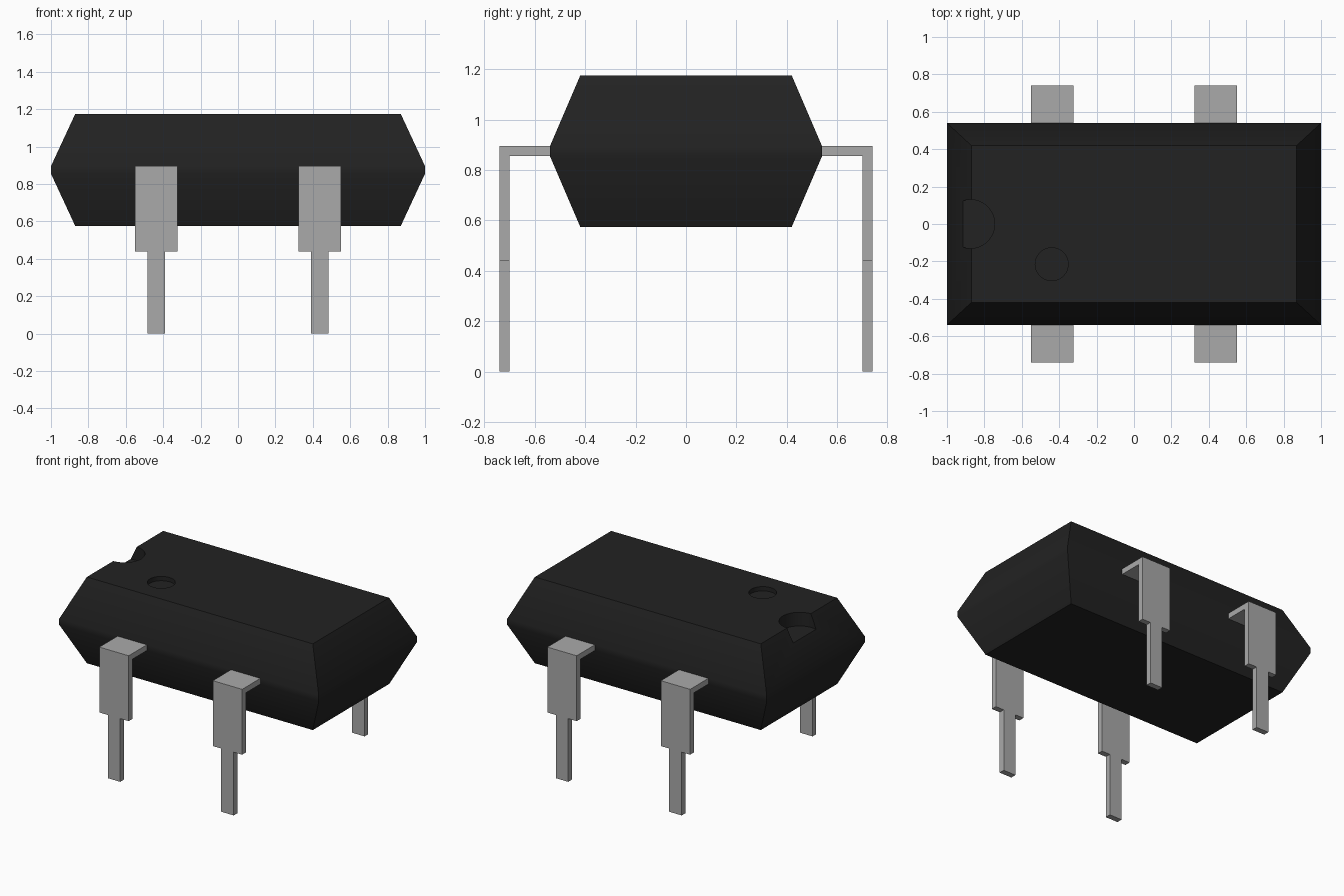
import bpy, bmesh, math

cube = bpy.data.objects.get("Cube")
if cube:
    bpy.data.objects.remove(cube, do_unlink=True)


def material(name, rgb, rough):
    m = bpy.data.materials.new(name)
    m.use_nodes = True
    m.diffuse_color = (*rgb, 1)
    shader = m.node_tree.nodes["Principled BSDF"]
    shader.inputs["Base Color"].default_value = (*rgb, 1)
    shader.inputs["Roughness"].default_value = rough
    return m


BLACK = material("black plastic", (0.016, 0.016, 0.016), 0.6)
GREY = material("grey metal", (0.40, 0.40, 0.40), 0.5)


def make_object(name, bm, mat):
    bmesh.ops.recalc_face_normals(bm, faces=bm.faces)
    mesh = bpy.data.meshes.new(name)
    bm.to_mesh(mesh)
    bm.free()
    mesh.materials.append(mat)
    obj = bpy.data.objects.new(name, mesh)
    bpy.context.collection.objects.link(obj)
    return obj


def select_only(obj):
    bpy.ops.object.select_all(action='DESELECT')
    obj.select_set(True)
    bpy.context.view_layer.objects.active = obj


# Body: stacked rectangles (half x, half y, z) bridged into a bevelled block
levels = [(0.87, 0.42, 0.575), (1, 0.54, 0.855),
          (1, 0.54, 0.895), (0.87, 0.42, 1.175)]
bm = bmesh.new()
rings = [[bm.verts.new((sx * hx, sy * hy, z))
          for sx, sy in ((-1, -1), (1, -1), (1, 1), (-1, 1))]
         for hx, hy, z in levels]
for a, b in zip(rings, rings[1:]):
    for i in range(4):
        j = (i + 1) % 4
        bm.faces.new((a[i], a[j], b[j], b[i]))
bm.faces.new(rings[0][::-1])
bm.faces.new(rings[-1])
body = make_object("body", bm, BLACK)


# Recesses: end notch and the round dimple marking the first pin
def cut_recess(name, x, y, radius, floor):
    bm = bmesh.new()
    bmesh.ops.create_cone(bm, cap_ends=True, segments=48, radius1=radius,
                          radius2=radius, depth=0.4)
    bmesh.ops.translate(bm, verts=bm.verts, vec=(x, y, floor + 0.2))
    cutter = make_object(name, bm, BLACK)
    cutter.hide_render = True
    mod = body.modifiers.new(name, 'BOOLEAN')
    mod.operation = 'DIFFERENCE'
    mod.solver = 'EXACT'
    mod.object = cutter
    select_only(body)
    bpy.ops.object.modifier_apply(modifier=mod.name)
    bpy.data.objects.remove(cutter, do_unlink=True)


cut_recess("notch_cutter", -0.875, 0, 0.13, 1.08)
cut_recess("dimple_cutter", -0.44, -0.215, 0.088, 1.145)
select_only(body)
bpy.ops.object.shade_smooth_by_angle(angle=math.radians(30))


# Legs: a side profile in y and z, extruded across x
def extrude_profile(name, profile, x, width):
    bm = bmesh.new()
    face = bm.faces.new([bm.verts.new((x - width / 2, y, z))
                         for y, z in profile])
    new = bmesh.ops.extrude_face_region(bm, geom=[face])["geom"]
    verts = [v for v in new if isinstance(v, bmesh.types.BMVert)]
    bmesh.ops.translate(bm, verts=verts, vec=(width, 0, 0))
    return make_object(name, bm, GREY)


BRACKET = [(0.50, 0.895), (0.74, 0.895), (0.74, 0.44),
           (0.70, 0.44), (0.70, 0.855), (0.50, 0.855)]
PIN = [(0.70, 0.44), (0.74, 0.44), (0.74, 0), (0.70, 0)]
for side, x in (("right", -0.437), ("left", 0.437)):
    for end, s in (("front", -1), ("back", 1)):
        for part, shape, width in (("bracket", BRACKET, 0.226),
                                   ("pin", PIN, 0.096)):
            extrude_profile(f"{end}_{side}_leg_{part}",
                            [(s * y, z) for y, z in shape], x, width)
